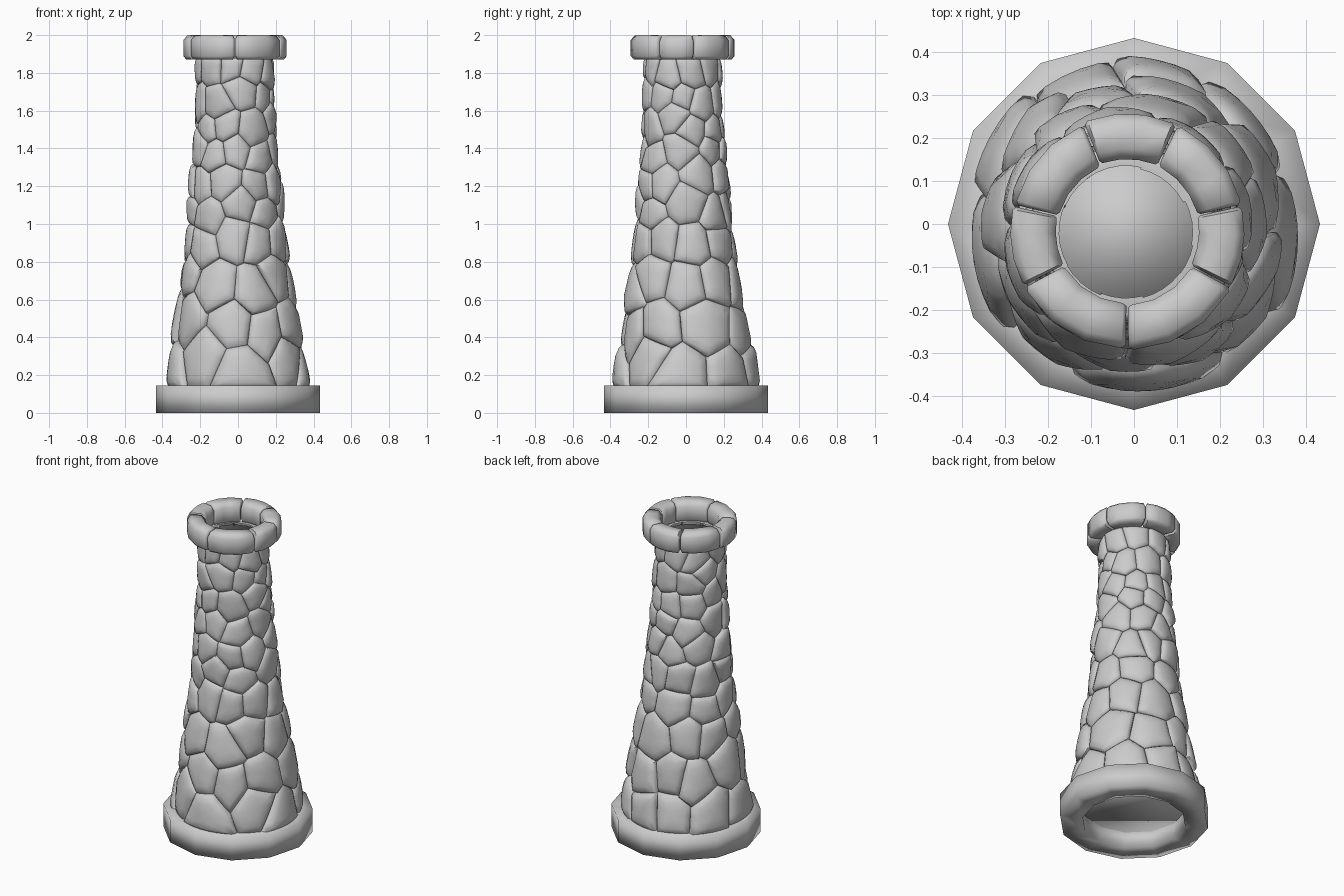
import bpy, bmesh, math, random
from mathutils import Vector

random.seed(7)
cube = bpy.data.objects.get("Cube")
if cube:
    bpy.data.objects.remove(cube, do_unlink=True)

stone = bpy.data.materials.new("grey_stone")
stone.use_nodes = True
stone.diffuse_color = (0.6, 0.6, 0.6, 1)
stone.node_tree.nodes["Principled BSDF"].inputs["Base Color"].default_value = (0.6, 0.6, 0.6, 1)

LOW, HIGH = 0.13, 1.88
PROFILE = [(0.13, 0.385), (0.4, 0.335), (0.7, 0.295), (1.0, 0.252),
           (1.2, 0.24), (1.4, 0.222), (1.6, 0.208), (1.88, 0.203)]


def radius(z):
    z = min(max(z, LOW), HIGH)
    for (z0, r0), (z1, r1) in zip(PROFILE, PROFILE[1:]):
        if z <= z1:
            return r0 + (r1 - r0) * (z - z0) / (z1 - z0)
    return PROFILE[-1][1]


def place(angle, r, z):
    lean = -0.01 * z
    return Vector((lean + r * math.cos(angle), lean + r * math.sin(angle), z))


def finish(name, bm, angle=None):
    bmesh.ops.recalc_face_normals(bm, faces=bm.faces)
    mesh = bpy.data.meshes.new(name)
    bm.to_mesh(mesh)
    bm.free()
    mesh.materials.append(stone)
    obj = bpy.data.objects.new(name, mesh)
    bpy.context.collection.objects.link(obj)
    bpy.ops.object.select_all(action='DESELECT')
    obj.select_set(True)
    bpy.context.view_layer.objects.active = obj
    if angle is None:
        bpy.ops.object.shade_smooth()
    else:
        bpy.ops.object.shade_smooth_by_angle(angle=math.radians(angle))
    return obj


def bridge(bm, a, b):
    n = len(a)
    for i in range(n):
        bm.faces.new((a[i], a[(i + 1) % n], b[(i + 1) % n], b[i]))


# Twelve-sided foot ring, open in the middle
bm = bmesh.new()
loops = [[bm.verts.new((r * math.cos(k * math.pi / 6), r * math.sin(k * math.pi / 6), z))
          for k in range(12)]
         for r, z in ((0.433, 0), (0.433, 0.145), (0.3, 0.145), (0.3, 0))]
for i in range(4):
    bridge(bm, loops[i], loops[(i + 1) % 4])
finish("foot_ring", bm)

# Capped core behind the stones
bm = bmesh.new()
loops = [[bm.verts.new(place(k * math.pi / 12, radius(z) - 0.028, z)) for k in range(24)]
         for z in (0.1, 0.4, 0.7, 1.0, 1.2, 1.4, 1.6, 1.86)]
for a, b in zip(loops, loops[1:]):
    bridge(bm, a, b)
bm.faces.new(loops[0])
bm.faces.new(loops[-1])
finish("tower_core", bm)

# Unrolled height: distances stay in proportion to the local radius
STEPS = 200
heights = [LOW + (HIGH - LOW) * i / STEPS for i in range(STEPS + 1)]
unrolled = [0.0]
for a, b in zip(heights, heights[1:]):
    unrolled.append(unrolled[-1] + (b - a) / radius((a + b) / 2))
TOP = unrolled[-1]


def to_height(w):
    w = min(max(w, 0), TOP)
    for i in range(STEPS):
        if w <= unrolled[i + 1]:
            t = (w - unrolled[i]) / (unrolled[i + 1] - unrolled[i])
            return heights[i] + t * (heights[i + 1] - heights[i])
    return HIGH


def clip(poly, point, normal):
    """Keep the part of a flat polygon behind a line."""
    out = []
    for a, b in zip(poly, poly[1:] + poly[:1]):
        da, db = (a - point).dot(normal), (b - point).dot(normal)
        if da <= 0:
            out.append(a)
        if da * db < 0:
            out.append(a.lerp(b, da / (da - db)))
    return out


# Scattered stone centres in staggered rows
ROWS, COLS = 10, 9
seeds = []
for row in range(ROWS):
    for col in range(COLS):
        u = (col + 0.5 * (row % 2) + random.uniform(-0.3, 0.3)) * math.tau / COLS
        w = (row + 0.5 + random.uniform(-0.33, 0.33)) * TOP / ROWS
        seeds.append(Vector((u, w)))
neighbours = [s + Vector((shift, 0)) for s in seeds for shift in (-math.tau, 0, math.tau)]

# Domed, slightly tilted fieldstones filling the cells
bm = bmesh.new()
for seed in seeds:
    cell = [Vector((seed.x - 1, 0)), Vector((seed.x + 1, 0)),
            Vector((seed.x + 1, TOP)), Vector((seed.x - 1, TOP))]
    for other in neighbours:
        gap = other - seed
        if 0.001 < gap.length < 2:
            cell = clip(cell, (seed + other) / 2, gap)
    outline = []
    for a, b in zip(cell, cell[1:] + cell[:1]):
        parts = max(1, round((b - a).length / 0.16))
        outline += [a.lerp(b, i / parts) for i in range(parts)]
    middle = sum(outline, Vector((0, 0))) / len(outline)
    tilt = Vector((random.uniform(-0.09, 0.09), random.uniform(-0.09, 0.09)))
    lift = random.uniform(-0.02, 0.03)

    def surface(p, scale, bulge):
        q = middle + (p - middle) * scale
        z = to_height(q.y)
        slope = tilt.dot(q - middle) if bulge > -0.2 else 0
        return bm.verts.new(place(q.x, radius(z) * (1 + bulge + slope + lift), z))

    rings = [[surface(p, s, h) for p in outline]
             for s, h in ((1.03, -0.24), (1.02, -0.065), (0.9, -0.015), (0.65, 0.015), (0.3, 0.025))]
    for a, b in zip(rings, rings[1:]):
        bridge(bm, a, b)
    hub = surface(middle, 1, 0.028)
    for a, b in zip(rings[-1], rings[-1][1:] + rings[-1][:1]):
        bm.faces.new((a, b, hub))
finish("wall_stones", bm, 50)

# Seven rounded cap stones around the mouth
JOINTS = [-90, -28, 13, 65, 112, 167, 208, 270]
SECTION = [(0.165, 1.89), (0.182, 1.87), (0.256, 1.87), (0.271, 1.888),
           (0.271, 1.975), (0.25, 2.0), (0.19, 2.0), (0.165, 1.975)]
for index, (start, end) in enumerate(zip(JOINTS, JOINTS[1:])):
    bm = bmesh.new()
    loops = []
    push = random.uniform(-0.004, 0.006)
    for t, shrink in ((0.01, 0.72), (0.05, 0.97), (0.35, 1), (0.65, 1), (0.95, 0.97), (0.99, 0.72)):
        angle = math.radians(start + (end - start) * t)
        loop = []
        for r, z in SECTION:
            r = 0.218 + (r - 0.218) * (0.5 + shrink / 2) + push
            z = 1.935 + (z - 1.935) * shrink
            loop.append(bm.verts.new((-0.016 + r * math.cos(angle), -0.018 + r * math.sin(angle), z)))
        loops.append(loop)
    for a, b in zip(loops, loops[1:]):
        bridge(bm, a, b)
    bm.faces.new(loops[0])
    bm.faces.new(loops[-1])
    finish(f"cap_stone_{index + 1}", bm, 60)
